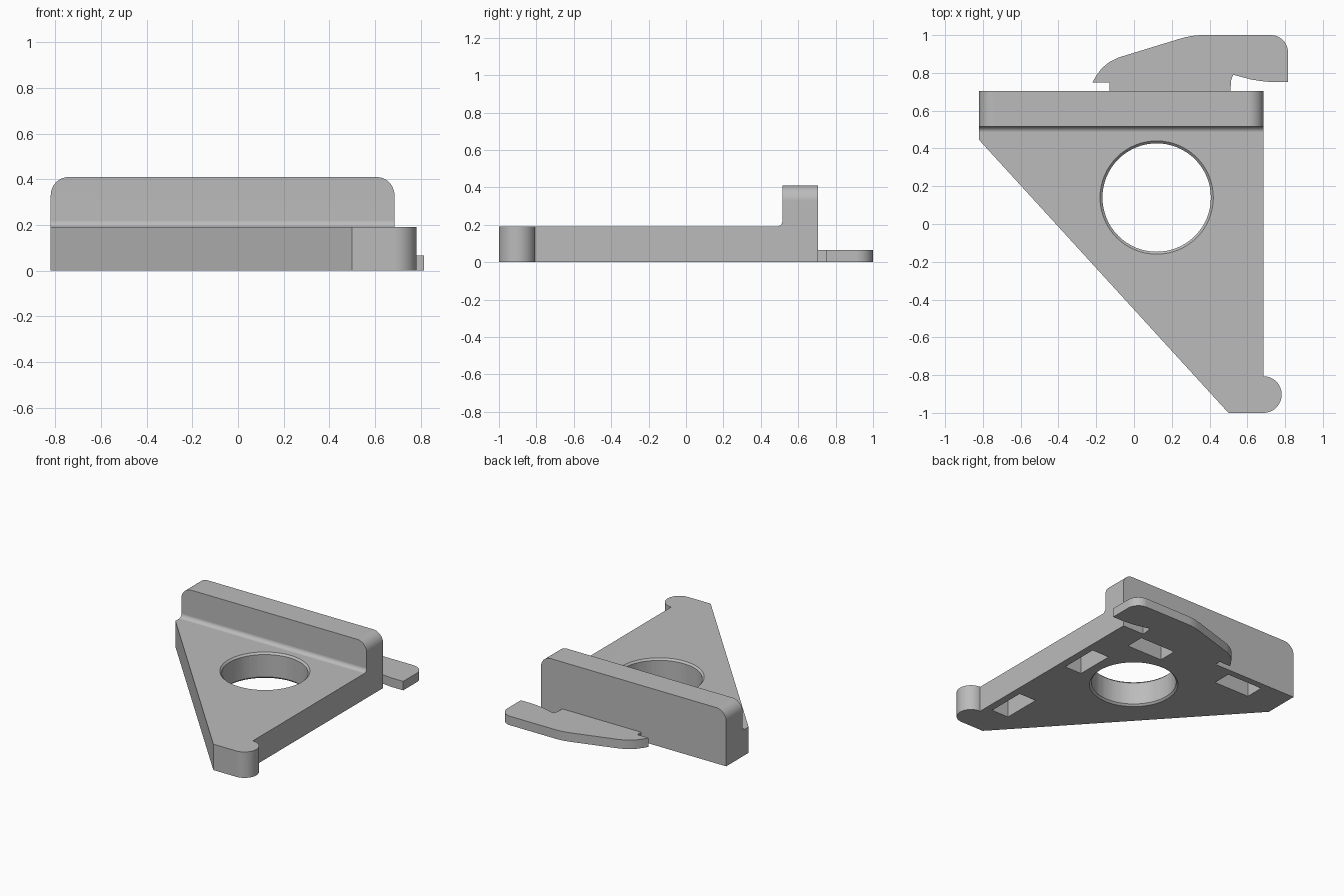
import bpy, bmesh, math
from mathutils import Vector

cube = bpy.data.objects.get("Cube")
if cube:
    bpy.data.objects.remove(cube, do_unlink=True)

grey = bpy.data.materials.new("plain grey")
grey.use_nodes = True
colour = (0.5, 0.5, 0.5, 1)
grey.diffuse_color = colour
grey.node_tree.nodes["Principled BSDF"].inputs["Base Color"].default_value = colour


def arc(cx, cy, r, start, end, steps=12):
    angles = [math.radians(start + (end - start) * i / steps) for i in range(steps + 1)]
    return [(cx + r * math.cos(a), cy + r * math.sin(a)) for a in angles]


def prism(name, outline, axis, low, high):
    """Extrude a closed outline along the given axis."""
    place = {"x": lambda a, b, c: (c, a, b),
             "y": lambda a, b, c: (a, c, b),
             "z": lambda a, b, c: (a, b, c)}[axis]
    bm = bmesh.new()
    face = bm.faces.new([bm.verts.new(place(a, b, low)) for a, b in outline])
    new = bmesh.ops.extrude_face_region(bm, geom=[face])["geom"]
    offset = Vector(place(0, 0, high - low))
    bmesh.ops.translate(bm, vec=offset, verts=[v for v in new if isinstance(v, bmesh.types.BMVert)])
    bmesh.ops.recalc_face_normals(bm, faces=bm.faces)
    mesh = bpy.data.meshes.new(name)
    bm.to_mesh(mesh)
    bm.free()
    mesh.materials.append(grey)
    obj = bpy.data.objects.new(name, mesh)
    bpy.context.collection.objects.link(obj)
    return obj


def activate(obj):
    bpy.ops.object.select_all(action="DESELECT")
    obj.select_set(True)
    bpy.context.view_layer.objects.active = obj


def combine(obj, tool, operation):
    mod = obj.modifiers.new("cut", "BOOLEAN")
    mod.operation, mod.object, mod.solver = operation, tool, "EXACT"
    activate(obj)
    bpy.ops.object.modifier_apply(modifier=mod.name)
    bpy.data.objects.remove(tool, do_unlink=True)


def cone(name, r1, r2, low, high):
    bm = bmesh.new()
    bmesh.ops.create_cone(bm, cap_ends=True, segments=64, radius1=r1, radius2=r2, depth=high - low)
    bmesh.ops.translate(bm, vec=(0.12, 0.14, (low + high) / 2), verts=bm.verts)
    mesh = bpy.data.meshes.new(name)
    bm.to_mesh(mesh)
    bm.free()
    mesh.materials.append(grey)
    obj = bpy.data.objects.new(name, mesh)
    bpy.context.collection.objects.link(obj)
    return obj


def finish(obj):
    activate(obj)
    bpy.ops.object.shade_smooth_by_angle(angle=math.radians(30))
    mod = obj.modifiers.new("even shading", "WEIGHTED_NORMAL")
    mod.keep_sharp = True


left, right, back, top = 0.685, -0.82, 0.705, 0.19

# Body: plate and upright wall as one side profile with a filleted inner corner
side = [(-1.2, 0), (back, 0), (back, 0.41), (0.515, 0.41)]
side += arc(0.485, top + 0.03, 0.03, 0, -90, 8) + [(-1.2, top)]
body = prism("triangular_bracket", side, "x", -1.2, 1.2)

# Plan outline: triangle with a rounded knob at the front corner
plan = [(right, 0.8), (right, 0.445), (0.5, -1)]
plan += arc(left, -0.903, 0.097, -90, 90, 24) + [(left, 0.8)]
combine(body, prism("plan_outline", plan, "z", -0.5, 0.9), "INTERSECT")

# Rounded upper corners of the wall
front = [(-1.3, -0.5), (1.3, -0.5), (1.3, 0.33)]
front += arc(left - 0.08, 0.33, 0.08, 0, 90) + arc(right + 0.08, 0.33, 0.08, 90, 180)
front += [(-1.3, 0.33)]
combine(body, prism("wall_outline", front, "y", -1.4, 1.4), "INTERSECT")

# Round hole with chamfered rims
hole, rim, e = 0.287, 0.3, 0.013
combine(body, cone("hole", hole, hole, -0.2, 0.6), "DIFFERENCE")
combine(body, cone("top_rim", hole - e, rim + e, top - 2 * e, top + e), "DIFFERENCE")
combine(body, cone("bottom_rim", rim + e, hole - e, -e, 2 * e), "DIFFERENCE")

# Blind slots in the underside
for x, y, w, d in [(0.56, -0.6, 0.14, 0.29), (0.56, 0.17, 0.14, 0.29),
                   (0.34, 0.585, 0.29, 0.14), (-0.43, 0.585, 0.29, 0.14)]:
    slot = [(x + i * w / 2, y + j * d / 2) for i, j in ((-1, -1), (1, -1), (1, 1), (-1, 1))]
    combine(body, prism("slot", slot, "z", -0.1, 0.13), "DIFFERENCE")
finish(body)

# Thin hooked arm behind the wall
hook = [(-0.22, 0.75), (-0.13, 0.75), (-0.13, back), (0.51, back), (0.515, 0.765), (0.525, 0.79),
        (0.62, 0.765), (0.67, 0.757), (0.72, 0.752), (0.815, 0.752)]
hook += arc(0.725, 0.91, 0.09, 0, 90)
hook += [(0.35, 1), (0.3, 0.995), (0.25, 0.983), (-0.08, 0.882), (-0.13, 0.858),
         (-0.17, 0.825), (-0.2, 0.785)]
finish(prism("hook_arm", hook, "z", 0, 0.066))
